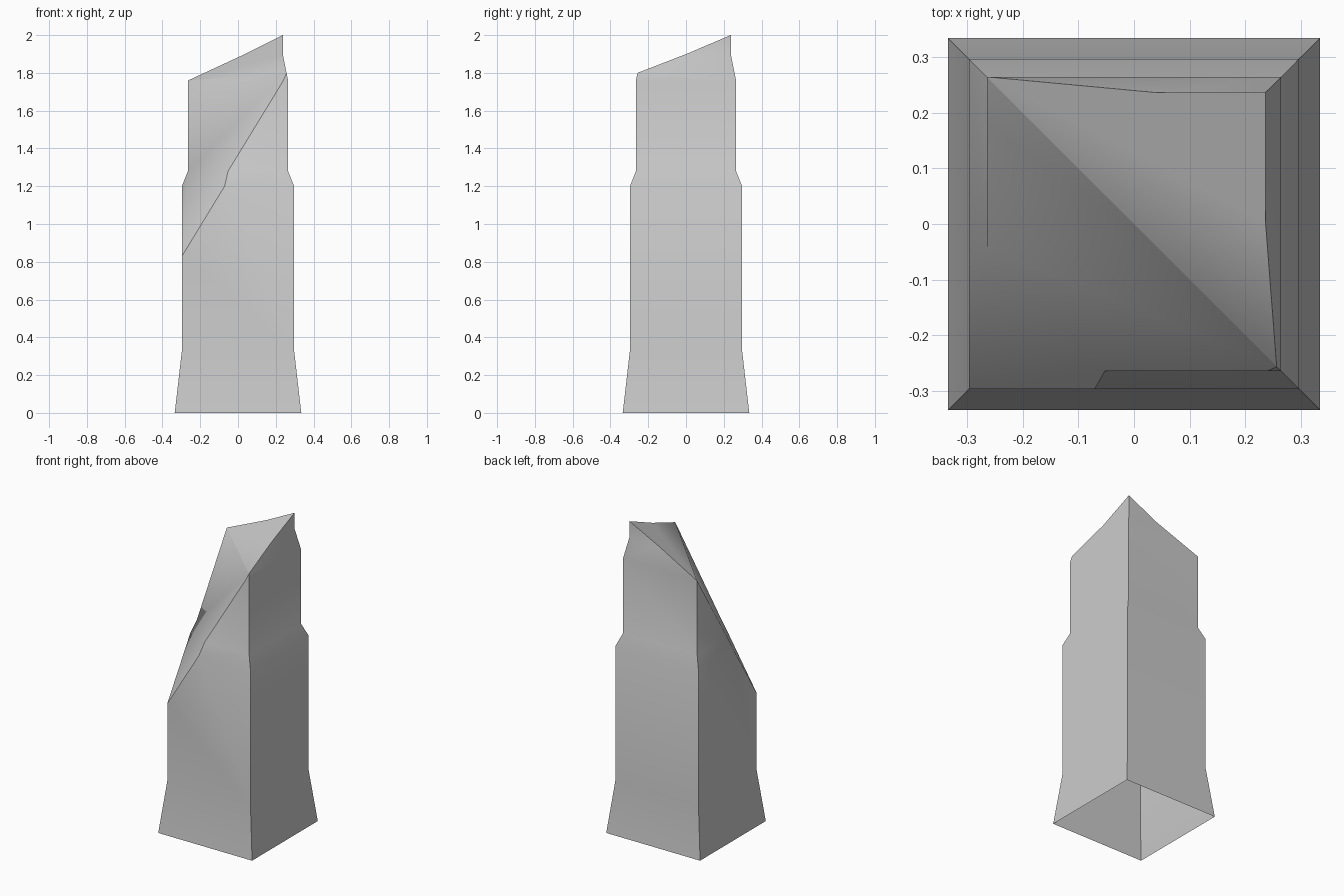
import bpy, bmesh, math
from mathutils import Vector

if "Cube" in bpy.data.objects:
    bpy.data.objects.remove(bpy.data.objects["Cube"])

# Half-width / height profile of the square pillar
PROFILE = [(0.335, 0), (0.297, 0.33), (0.297, 1.2), (0.265, 1.28),
           (0.265, 1.76), (0.237, 1.9), (0.237, 2.2)]
# Break planes z = a + b*x + c*y, folding along the diagonal x + y = 0
BREAKS = [(1.78, 0.503, 0.426), (1.78, 1.638, 1.562)]

bm = bmesh.new()

# Open-bottomed shell: stacked square rings joined by quads
rings = [[bm.verts.new((sx * w, sy * w, z))
          for sx, sy in ((-1, -1), (1, -1), (1, 1), (-1, 1))]
         for w, z in PROFILE]
for low, high in zip(rings, rings[1:]):
    for i in range(4):
        j = (i + 1) % 4
        bm.faces.new((low[i], low[j], high[j], high[i]))

# Slice off the broken top with each plane and cap the cut
for a, b, c in BREAKS:
    cut = bmesh.ops.bisect_plane(
        bm, geom=bm.verts[:] + bm.edges[:] + bm.faces[:], dist=1e-5,
        plane_co=Vector((0, 0, a)), plane_no=Vector((-b, -c, 1)).normalized(),
        clear_outer=True)
    edges = [e for e in cut["geom_cut"]
             if isinstance(e, bmesh.types.BMEdge) and e.is_boundary]
    bmesh.ops.edgeloop_fill(bm, edges=edges)

bmesh.ops.recalc_face_normals(bm, faces=bm.faces[:])
mesh = bpy.data.meshes.new("broken_pillar")
bm.to_mesh(mesh)
bm.free()
pillar = bpy.data.objects.new("broken_pillar", mesh)
bpy.context.collection.objects.link(pillar)

# Soft bends along the walls and break fold, crisp corners
bpy.context.view_layer.objects.active = pillar
pillar.select_set(True)
bpy.ops.object.shade_smooth_by_angle(angle=math.radians(42))
